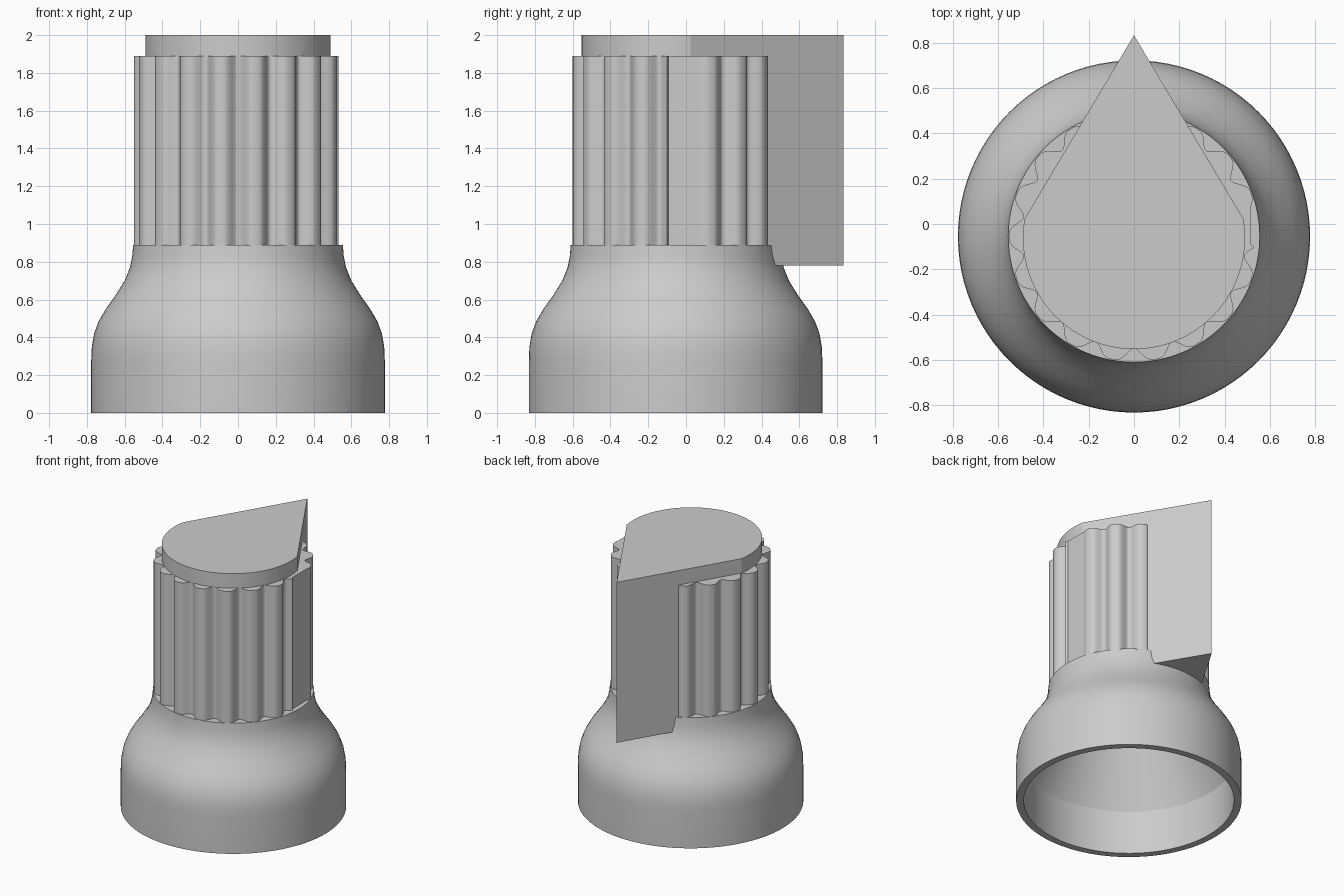
import bpy
import bmesh
from math import sin, cos, radians, pi

cube = bpy.data.objects.get("Cube")
if cube:
    bpy.data.objects.remove(cube, do_unlink=True)

AXIS_Y = -0.055  # the round parts share this axis

gray = bpy.data.materials.new("plain gray")
gray.use_nodes = True
gray.diffuse_color = (0.6, 0.6, 0.6, 1)
gray.node_tree.nodes["Principled BSDF"].inputs["Base Color"].default_value = (0.6, 0.6, 0.6, 1)


def finish(name, bm, angle):
    bmesh.ops.recalc_face_normals(bm, faces=bm.faces)
    mesh = bpy.data.meshes.new(name)
    bm.to_mesh(mesh)
    bm.free()
    mesh.materials.append(gray)
    obj = bpy.data.objects.new(name, mesh)
    bpy.context.collection.objects.link(obj)
    bpy.ops.object.select_all(action='DESELECT')
    obj.select_set(True)
    bpy.context.view_layer.objects.active = obj
    bpy.ops.object.shade_smooth_by_angle(angle=radians(angle))


def prism(name, outline, low, high, angle):
    """Extrude a closed xy outline between two heights."""
    bm = bmesh.new()
    face = bm.faces.new([bm.verts.new((x, y, low)) for x, y in outline])
    top = bmesh.ops.extrude_face_region(bm, geom=[face])
    verts = [v for v in top["geom"] if isinstance(v, bmesh.types.BMVert)]
    bmesh.ops.translate(bm, verts=verts, vec=(0, 0, high - low))
    finish(name, bm, angle)


def lathe(name, profile, steps=96):
    """Spin a radius-height profile around the knob axis."""
    bm = bmesh.new()
    verts = [bm.verts.new((r, AXIS_Y, z)) for r, z in profile]
    edges = [bm.edges.new(pair) for pair in zip(verts, verts[1:])]
    bmesh.ops.spin(bm, geom=verts + edges, cent=(0, AXIS_Y, 0), axis=(0, 0, 1),
                   angle=2 * pi, steps=steps)
    bmesh.ops.remove_doubles(bm, verts=bm.verts, dist=0.0005)
    finish(name, bm, 20)


# Hollow bell-shaped skirt: outside from the top down, then the conical inside
lathe("skirt", [
    (0, 0.89), (0.555, 0.89), (0.56, 0.83), (0.572, 0.77), (0.6, 0.7),
    (0.65, 0.62), (0.7, 0.55), (0.738, 0.485), (0.762, 0.42), (0.774, 0.35),
    (0.777, 0.28), (0.777, 0), (0.725, 0), (0.725, 0.33), (0.5, 0.8), (0, 0.8)])

# Grip with wide ribs and narrow grooves, and one flat on its left side
grip = []
for i in range(360):
    a = radians(i)
    r = 0.551 - 0.056 * (0.5 + 0.5 * cos(18 * a)) ** 1.7
    x, y = r * sin(a), AXIS_Y - r * cos(a)
    if 85 < i < 106:
        x = 0.517
    grip.append((x, y))
prism("grip", grip, 0.87, 1.89, 40)

# Teardrop pointer: a round cap drawn out to a sharp tip at the back
pointer = [(0, 0.833)]
for i in range(65):
    a = radians(10 - i * 200 / 64)
    pointer.append((0.49 * cos(a), -0.062 + 0.49 * sin(a)))
prism("pointer", pointer, 0.78, 2.0, 20)
